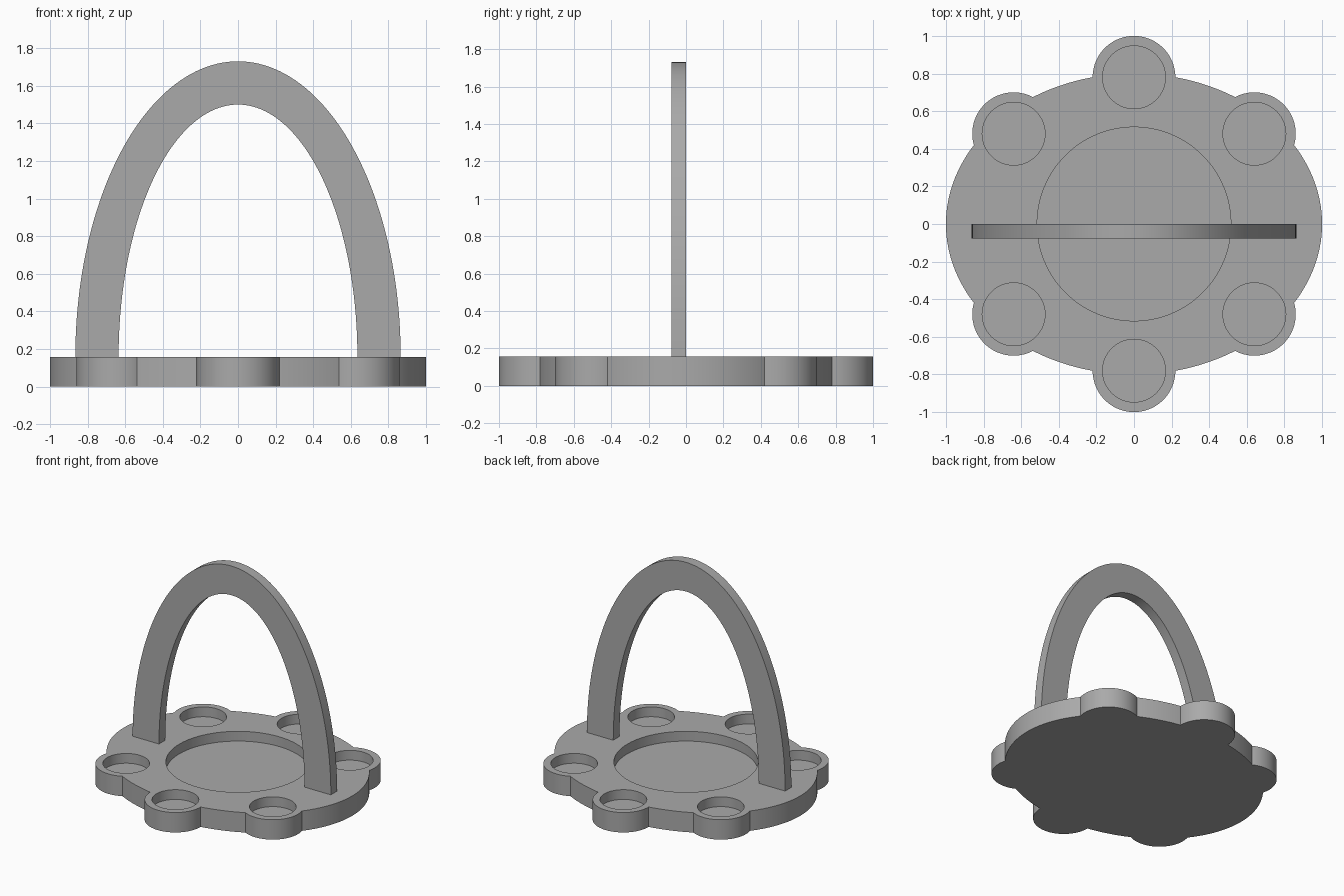
import bpy
import math

cube = bpy.data.objects.get("Cube")
if cube:
    bpy.data.objects.remove(cube, do_unlink=True)

BASE_H = 0.157
FLOOR_Z = 0.08
LOBES = [(0, 0.78), (0, -0.78)] + [(sx * 0.64, sy * 0.48) for sx in (-1, 1) for sy in (-1, 1)]

grey = bpy.data.materials.new("plain grey")
grey.use_nodes = True
color = (0.4, 0.4, 0.4, 1)
grey.diffuse_color = color
grey.node_tree.nodes["Principled BSDF"].inputs["Base Color"].default_value = color


def disc(name, x, y, rx, ry, z0, z1, sides=96):
    """Upright elliptical cylinder between two heights."""
    bpy.ops.mesh.primitive_cylinder_add(vertices=sides, radius=1, depth=1,
                                        location=(x, y, (z0 + z1) / 2))
    ob = bpy.context.object
    ob.name = name
    ob.scale = (rx, ry, z1 - z0)
    bpy.ops.object.transform_apply(location=True, rotation=False, scale=True)
    ob.data.materials.append(grey)
    return ob


def combine(target, tool, operation):
    """Apply a boolean, then discard the tool object."""
    tool.hide_render = True
    mod = target.modifiers.new(operation.lower(), "BOOLEAN")
    mod.operation = operation
    mod.solver = "EXACT"
    mod.object = tool
    bpy.context.view_layer.objects.active = target
    bpy.ops.object.modifier_apply(modifier=mod.name)
    bpy.data.objects.remove(tool, do_unlink=True)


def smooth(ob):
    bpy.ops.object.select_all(action="DESELECT")
    ob.select_set(True)
    bpy.context.view_layer.objects.active = ob
    bpy.ops.object.shade_smooth_by_angle(angle=math.radians(20))


# Oval tray with six round lobes
tray = disc("tray", 0, 0, 1, 0.8, 0, BASE_H, 160)
for x, y in LOBES:
    combine(tray, disc("lobe", x, y, 0.22, 0.22, 0, BASE_H), "UNION")

# Shallow wells: one in the middle, one in each lobe
combine(tray, disc("well", 0, 0, 0.515, 0.515, FLOOR_Z, 0.3, 128), "DIFFERENCE")
for x, y in LOBES:
    combine(tray, disc("well", x, y, 0.167, 0.167, FLOOR_Z, 0.3), "DIFFERENCE")
smooth(tray)

# Arched handle: band between two half ellipses, extruded in depth
STEPS = 96
SPRING = BASE_H
verts, faces = [], []
for i in range(STEPS + 1):
    a = math.pi * i / STEPS
    c, s = math.cos(a), math.sin(a)
    for rx, top in ((0.865, 1.73), (0.635, 1.5)):
        for y in (-0.078, 0):
            verts.append((rx * c, y, SPRING + (top - SPRING) * s))
ring = (0, 1, 3, 2)
for i in range(STEPS):
    k = 4 * i
    for j in range(4):
        p, q = ring[j], ring[(j + 1) % 4]
        faces.append((k + q, k + p, k + 4 + p, k + 4 + q))
end = 4 * STEPS
faces += [ring, tuple(end + r for r in reversed(ring))]
mesh = bpy.data.meshes.new("handle")
mesh.from_pydata(verts, [], faces)
mesh.materials.append(grey)
handle = bpy.data.objects.new("handle", mesh)
bpy.context.collection.objects.link(handle)
bpy.context.view_layer.objects.active = handle
handle.select_set(True)
bpy.ops.object.mode_set(mode="EDIT")
bpy.ops.mesh.select_all(action="SELECT")
bpy.ops.mesh.normals_make_consistent(inside=False)
bpy.ops.object.mode_set(mode="OBJECT")
smooth(handle)
